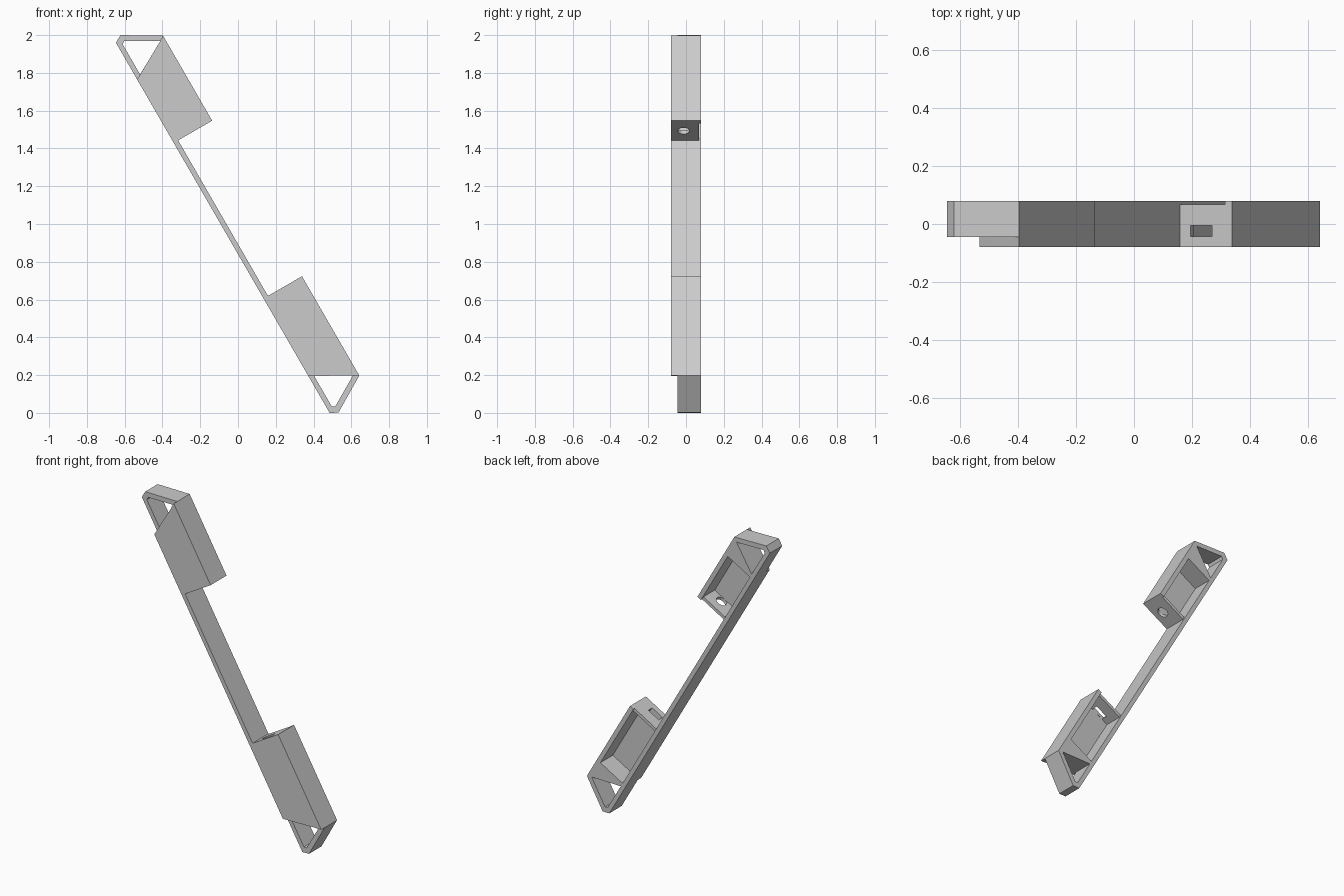
import bpy, bmesh, math
from mathutils import Vector

cube = bpy.data.objects.get("Cube")
if cube:
    bpy.data.objects.remove(cube)

# Tilted frame: s runs down the strap, v away from it, y is depth
ALONG = Vector((0.5, 0, -math.sqrt(0.75)))
OUT = Vector((math.sqrt(0.75), 0, 0.5))
DEPTH = Vector((0, 1, 0))
CENTRE = ALONG * -0.889

FRONT, STEP, BACK = -0.08, -0.045, 0.08
BASE, INNER, RIM, OUTER = 0.42, 0.447, 0.627, 0.655
FAR = 0.2
END_WALL = 0.02

grey = bpy.data.materials.new("light_grey")
grey.use_nodes = True
colour = (0.6, 0.6, 0.6, 1)
grey.diffuse_color = colour
grey.node_tree.nodes["Principled BSDF"].inputs["Base Color"].default_value = colour


def prism(name, points, low, high, axes=(ALONG, OUT, DEPTH)):
    """Extrude a closed outline along the third axis."""
    a, b, c = axes
    bm = bmesh.new()
    rings = [[bm.verts.new(CENTRE + a * p + b * q + c * h) for p, q in points]
             for h in (low, high)]
    for ring in rings:
        bm.faces.new(ring)
    for i in range(len(points)):
        j = (i + 1) % len(points)
        bm.faces.new((rings[0][i], rings[0][j], rings[1][j], rings[1][i]))
    bmesh.ops.recalc_face_normals(bm, faces=bm.faces)
    mesh = bpy.data.meshes.new(name)
    bm.to_mesh(mesh)
    bm.free()
    obj = bpy.data.objects.new(name, mesh)
    bpy.context.collection.objects.link(obj)
    return obj


def box(name, s, v, y):
    corners = [(s[0], v[0]), (s[1], v[0]), (s[1], v[1]), (s[0], v[1])]
    return prism(name, corners, *y)


def end_outline(side, start):
    """Outline of one housing with its pointed tip."""
    return [(side * s, v) for s, v in (
        (start, INNER), (start, OUTER), (1.039, OUTER),
        (1.154, 0.461), (1.131, BASE))]


# Strap, housings and tips as one body
starts = {1: 0.432, -1: 0.519}
outline = end_outline(1, starts[1]) + end_outline(-1, starts[-1])[::-1]
body = prism("strap_with_two_housings", outline, FRONT, BACK)
body.data.materials.append(grey)

cutters = []
for side, start in starts.items():
    # Tips are set back from the front plates
    slope = (1.039 - 0.906) / (OUTER - BASE)
    tip = [(0.906 - slope * 0.1, BASE - 0.1), (1.039 + slope * 0.1, OUTER + 0.1),
           (1.4, OUTER + 0.1), (1.4, BASE - 0.1)]
    cutters.append(prism("tip_cutter", [(side * s, v) for s, v in tip],
                         FRONT - FAR, STEP))
    # Window through each tip
    window = [(0.922, INNER), (1.021, RIM), (1.117, 0.463), (1.106, INNER)]
    cutters.append(prism("window_cutter", [(side * s, v) for s, v in window],
                         -FAR, FAR))
    # Pocket open at the back
    cutters.append(box("pocket_cutter", (side * (start + END_WALL), side * 0.897),
                       (INNER, RIM), (STEP, FAR)))
    # Lowered edge on the inner end wall
    cutters.append(box("lip_cutter", (side * (start - 0.05), side * (start + 0.05)),
                       (INNER + 0.001, RIM), (0.068, FAR)))

# Slot in one end wall, round hole in the other
cutters.append(box("slot_cutter", (0.39, 0.48), (0.49, 0.575), (STEP + 0.001, -0.005)))
circle = [(0.547 + 0.033 * math.cos(t), -0.013 + 0.031 * math.sin(t))
          for t in (math.tau * i / 32 for i in range(32))]
cutters.append(prism("hole_cutter", circle, -0.57, -0.47, (OUT, DEPTH, ALONG)))

for cutter in cutters:
    cutter.hide_render = True
    mod = body.modifiers.new(cutter.name, 'BOOLEAN')
    mod.operation = 'DIFFERENCE'
    mod.solver = 'EXACT'
    mod.object = cutter

# Bake the cuts and drop the helpers
graph = bpy.context.evaluated_depsgraph_get()
mesh = bpy.data.meshes.new_from_object(body.evaluated_get(graph))
body.modifiers.clear()
body.data = mesh
for cutter in cutters:
    bpy.data.objects.remove(cutter)
mesh.materials.clear()
mesh.materials.append(grey)
for face in mesh.polygons:
    face.material_index = 0
    face.use_smooth = False
